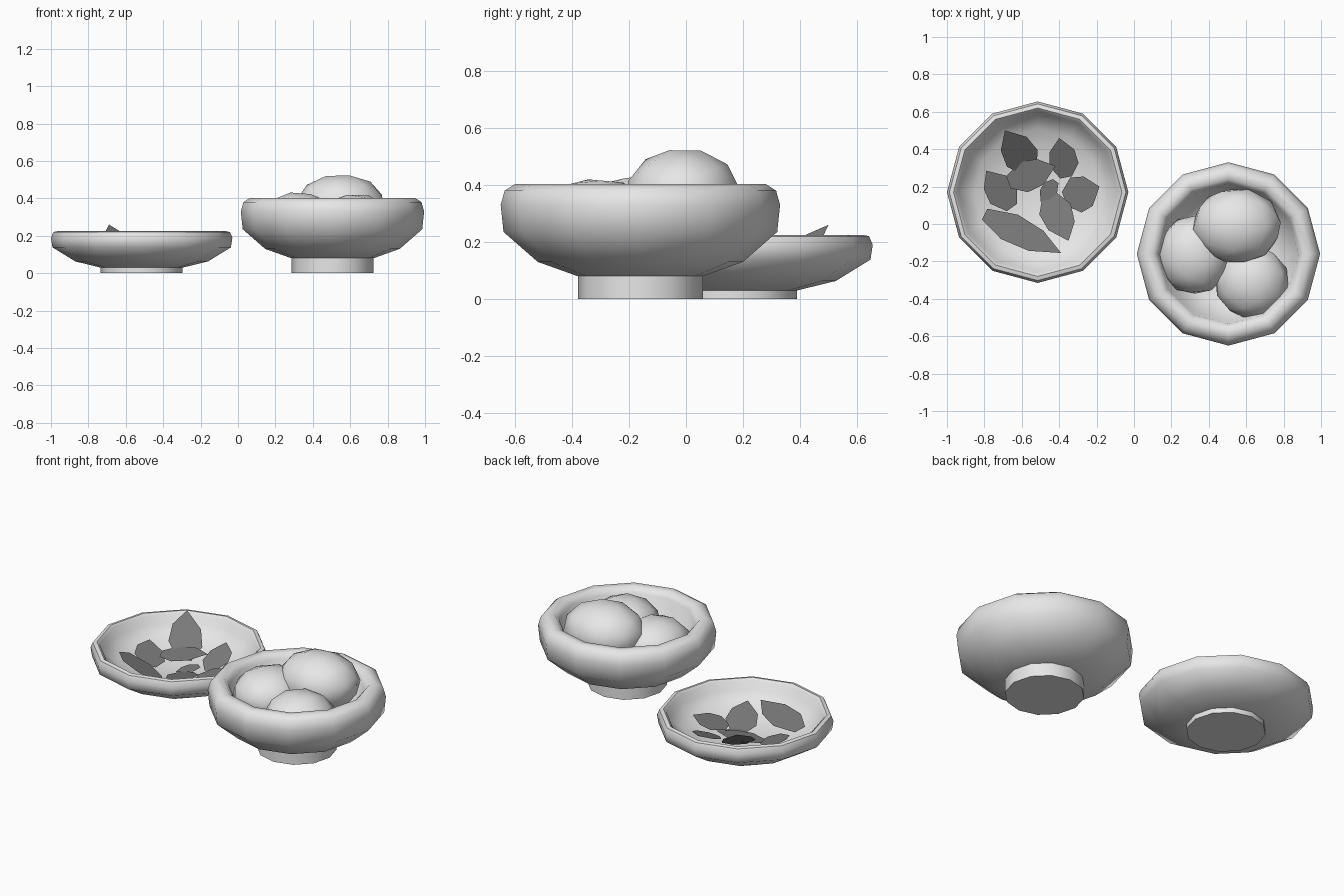
import bpy, bmesh, math
from mathutils import Vector, Euler

if "Cube" in bpy.data.objects:
    bpy.data.objects.remove(bpy.data.objects["Cube"])

SIDES = 12


def material(name, value):
    m = bpy.data.materials.new(name)
    m.diffuse_color = (value, value, value, 1)
    m.use_nodes = True
    m.node_tree.nodes["Principled BSDF"].inputs["Base Color"].default_value = m.diffuse_color
    return m


PALE = material("pale grey", 0.8)
DARK = material("dark grey", 0.2)


def finish(bm, name, mat, angle=None):
    me = bpy.data.meshes.new(name)
    bm.to_mesh(me)
    bm.free()
    me.materials.append(mat)
    if angle:
        me.shade_smooth()
        me.set_sharp_from_angle(angle=math.radians(angle))
    ob = bpy.data.objects.new(name, me)
    bpy.context.collection.objects.link(ob)
    return ob


def lathe(name, profile, centre):
    """Spin a closed (radius, height) profile, both ends on the axis."""
    bm = bmesh.new()
    rings = []
    for r, z in profile:
        if r == 0:
            rings.append([bm.verts.new((0, 0, z))] * SIDES)
        else:
            rings.append([bm.verts.new((r * math.cos(a), r * math.sin(a), z))
                          for a in (math.tau * i / SIDES for i in range(SIDES))])
    for low, high in zip(rings, rings[1:]):
        for i in range(SIDES):
            j = (i + 1) % SIDES
            corners = list(dict.fromkeys((low[i], low[j], high[j], high[i])))
            bm.faces.new(corners)
    bmesh.ops.recalc_face_normals(bm, faces=bm.faces)
    ob = finish(bm, name, PALE, 50)
    ob.location = (*centre, 0)
    return ob


def dumpling(name, centre, radii, turn):
    bm = bmesh.new()
    bmesh.ops.create_icosphere(bm, subdivisions=2, radius=1)
    rot = Euler(turn).to_matrix()
    for v in bm.verts:
        p = rot @ v.co
        v.co = Vector(p[i] * radii[i] + centre[i] for i in range(3))
    return finish(bm, name, PALE, 60)


def leaf(name, base, tip, width, roll=0.0):
    """Flat pointed leaf from base to tip; roll lifts its left edge."""
    base, tip = Vector(base), Vector(tip)
    axis = tip - base
    side = Vector((-axis.y, axis.x, 0)).normalized()
    side.z = roll
    outline = [(0, -0.18), (0.3, -0.48), (0.65, -0.42), (1, 0),
               (0.7, 0.4), (0.35, 0.5), (0, 0.22)]
    bm = bmesh.new()
    bm.faces.new([bm.verts.new(base + axis * t + side * (s * width))
                  for t, s in outline])
    return finish(bm, name, DARK)


# Shallow dish and its foot
DISH = (-0.515, 0.17)
lathe("dish", [(0, 0.03), (0.22, 0.03), (0.355, 0.063), (0.477, 0.138),
               (0.485, 0.19), (0.472, 0.22), (0.45, 0.225), (0.435, 0.212),
               (0.42, 0.165), (0.34, 0.11), (0.2, 0.065), (0, 0.055)], DISH)
lathe("dish_foot", [(0, 0), (0.219, 0), (0.219, 0.035), (0, 0.035)], DISH)

# Deep bowl and its foot
BOWL = (0.505, -0.16)
lathe("bowl", [(0, 0.08), (0.22, 0.08), (0.36, 0.13), (0.48, 0.235),
               (0.49, 0.33), (0.476, 0.38), (0.44, 0.403), (0.40, 0.4),
               (0.375, 0.37), (0.355, 0.28), (0.25, 0.19), (0, 0.16)], BOWL)
lathe("bowl_foot", [(0, 0), (0.219, 0), (0.219, 0.085), (0, 0.085)], BOWL)

# Dumplings heaped in the bowl
dumpling("dumpling_top", (0.55, -0.01, 0.365), (0.24, 0.205, 0.165), (0.3, 0.1, 0.4))
dumpling("dumpling_left", (0.325, -0.165, 0.29), (0.2, 0.215, 0.145), (0.1, 0.4, 1.1))
dumpling("dumpling_right", (0.63, -0.31, 0.28), (0.2, 0.2, 0.145), (0.5, 0.2, 0.1))

# Leaves scattered in the dish: base, tip, width, roll
LEAVES = {
    "back_left": ((-0.55, 0.28, 0.08), (-0.69, 0.50, 0.26), 0.19, 0.1),
    "back_right": ((-0.36, 0.25, 0.08), (-0.40, 0.46, 0.16), 0.16, -0.15),
    "right": ((-0.37, 0.13, 0.08), (-0.185, 0.20, 0.13), 0.2, 0.0),
    "front_right": ((-0.46, 0.16, 0.08), (-0.35, -0.09, 0.15), 0.18, 0.1),
    "front": ((-0.80, 0.05, 0.15), (-0.39, -0.155, 0.14), 0.16, -0.3),
    "left": ((-0.65, 0.09, 0.09), (-0.79, 0.285, 0.14), 0.17, 0.25),
    "middle": ((-0.67, 0.22, 0.11), (-0.42, 0.31, 0.14), 0.17, 0.1),
    "small": ((-0.42, 0.23, 0.1), (-0.50, 0.12, 0.085), 0.09, 0.0),
}
for key, args in LEAVES.items():
    leaf("leaf_" + key, *args)
